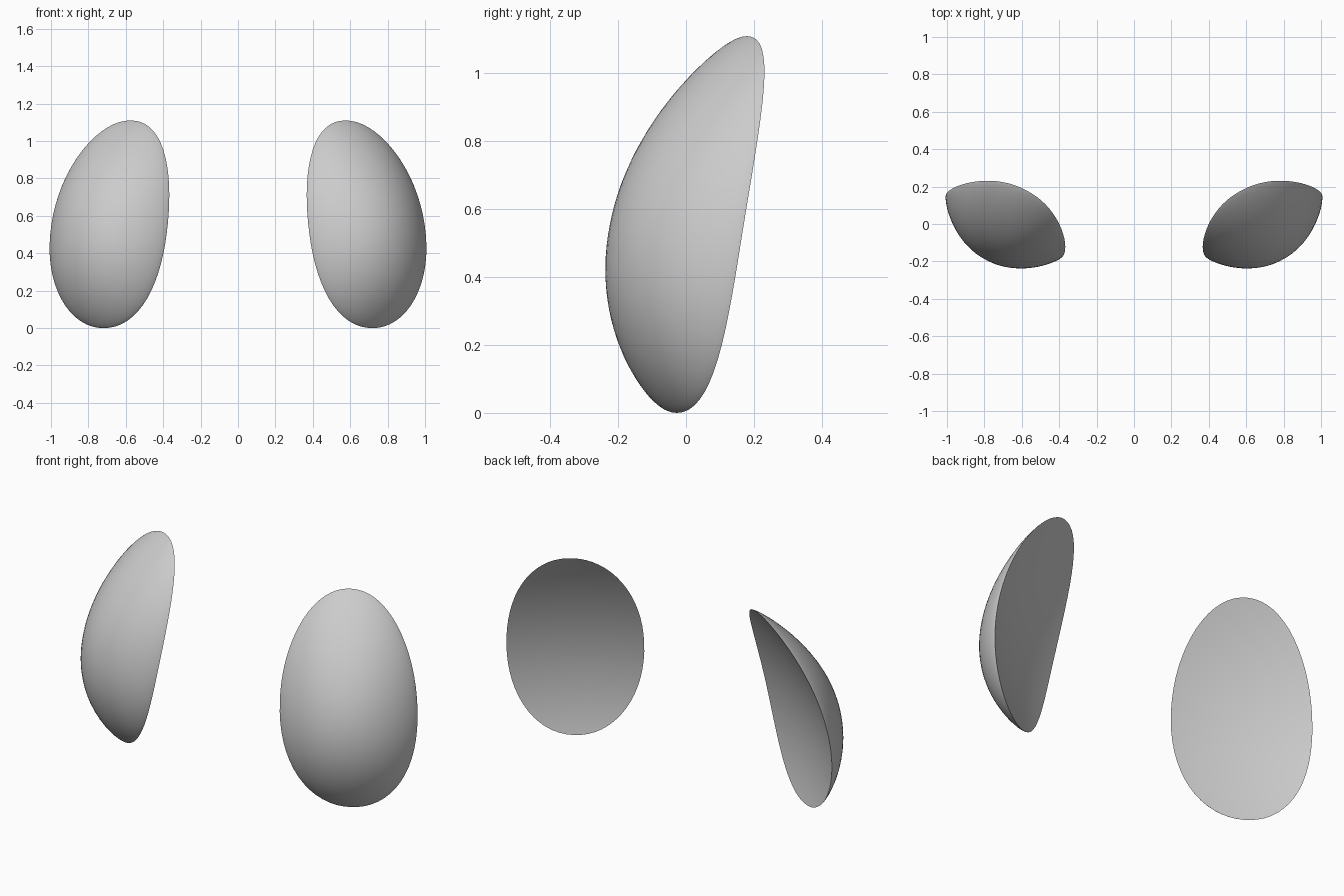
import bpy, bmesh, math

if "Cube" in bpy.data.objects:
    bpy.data.objects.remove(bpy.data.objects["Cube"])

SEG, RINGS = 64, 16
H = 1.11                      # overall height
C, S = 0.88, 0.475            # yaw of the shell (cos, sin)
N = 2.08                      # slightly squared oval


def back_depth(u, z):
    """Hollow back face, leaning back at the top."""
    t = z / H
    return -0.365 - 0.21 * t + 0.46 * t * t + 0.25 * (u - 0.605) ** 2


def point(r, a, bulge):
    c, s = math.cos(a), math.sin(a)
    k = r * (abs(c) ** N + abs(s) ** N) ** (-1 / N)
    c, s = c * k, s * k
    u = 0.605 + 0.353 * c * (1 - 0.05 * s) - 0.014 * s  # egg outline
    z = H / 2 * (1 + s)
    d = back_depth(u, z) - bulge * max(0, 1 - r * r) ** 0.8
    return (C * u - S * d, S * u + C * d, z)


def add_sheet(bm, rim, bulge, flip):
    """Polar sheet of quads from the shared rim to a centre vertex."""
    def face(vs):
        bm.faces.new(vs[::-1] if flip else vs)
    outer = rim
    for k in range(RINGS - 1, 0, -1):
        r = math.sin(math.pi / 2 * k / RINGS)
        ring = [bm.verts.new(point(r, 2 * math.pi * i / SEG, bulge)) for i in range(SEG)]
        for i in range(SEG):
            j = (i + 1) % SEG
            face([outer[i], outer[j], ring[j], ring[i]])
        outer = ring
    centre = bm.verts.new(point(0, 0, bulge))
    for i in range(SEG):
        face([outer[i], outer[(i + 1) % SEG], centre])


# Domed front and hollow back sharing one sharp rim
bm = bmesh.new()
rim = [bm.verts.new(point(1, 2 * math.pi * i / SEG, 0)) for i in range(SEG)]
add_sheet(bm, rim, 0.175, False)
add_sheet(bm, rim, 0.0, True)
bmesh.ops.recalc_face_normals(bm, faces=bm.faces)
mesh = bpy.data.meshes.new("eye_shells")
bm.to_mesh(mesh)
bm.free()
shells = bpy.data.objects.new("eye_shells", mesh)
bpy.context.collection.objects.link(shells)

# Smooth faces, crisp rim
bpy.context.view_layer.objects.active = shells
shells.select_set(True)
bpy.ops.object.shade_smooth_by_angle(angle=math.radians(35))

# Matching shell on the other side
mirror = shells.modifiers.new("mirror", 'MIRROR')
mirror.use_axis[0] = True
